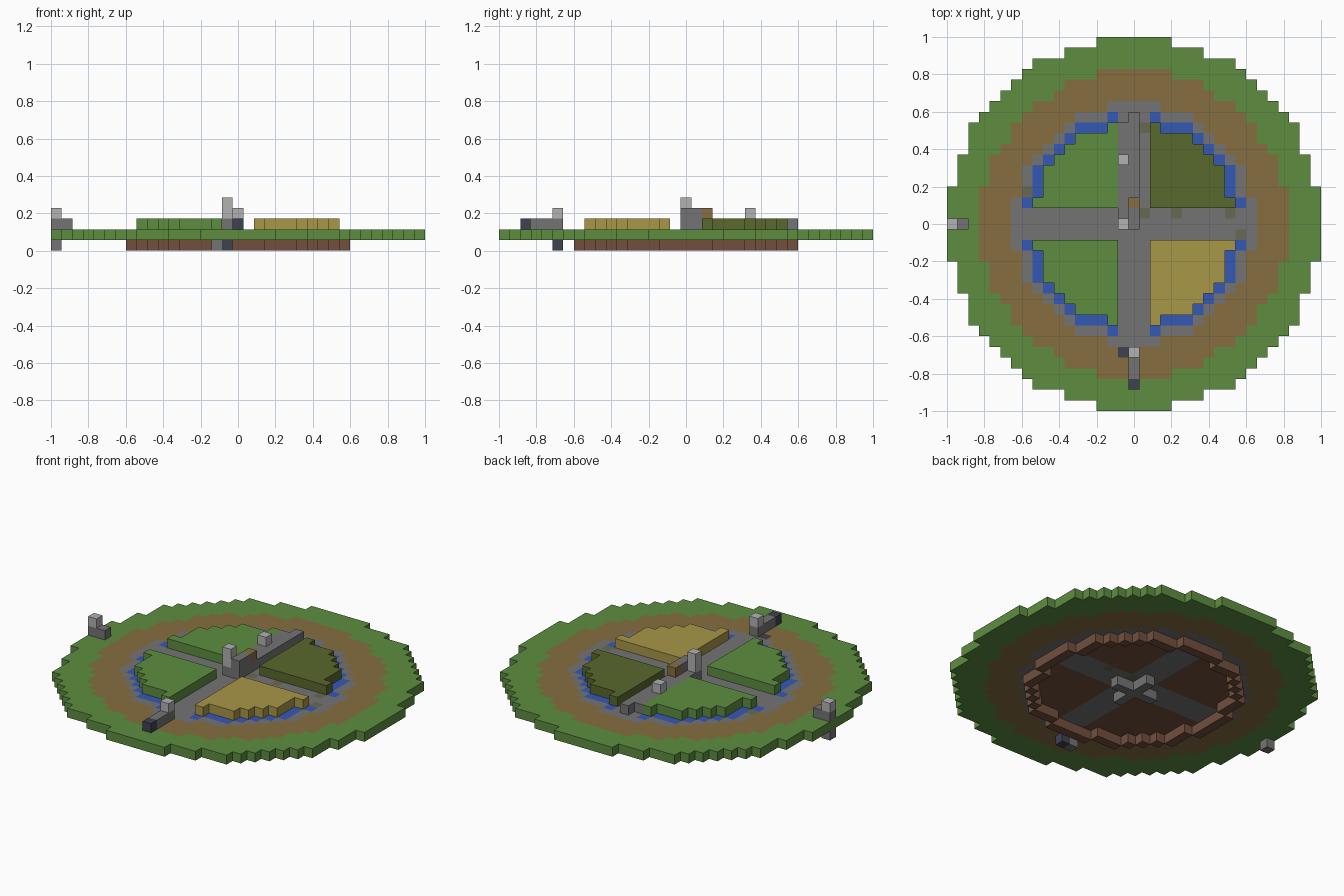
import bpy, bmesh
from mathutils import Vector

cube = bpy.data.objects.get("Cube")
if cube:
    bpy.data.objects.remove(cube)

U = 2 / 35          # block size
N = 17              # blocks from centre to rim


def srgb(*rgb):
    lin = [(c / 255 / 12.92) if c < 11 else ((c / 255 + 0.055) / 1.055) ** 2.4 for c in rgb]
    return (*lin, 1)


def material(name, *rgb):
    m = bpy.data.materials.new(name)
    m.use_nodes = True
    m.diffuse_color = srgb(*rgb)
    m.node_tree.nodes["Principled BSDF"].inputs["Base Color"].default_value = srgb(*rgb)
    return m


grass = material("grass green", 94, 141, 64)
earth = material("path brown", 134, 109, 64)
stone = material("stone grey", 116, 116, 116)
water = material("water blue", 53, 88, 182)
olive = material("olive green", 89, 104, 44)
straw = material("straw yellow", 168, 151, 70)
dirt = material("dirt brown", 114, 79, 61)
pale = material("pale grey", 178, 178, 178)
dark = material("dark slate", 62, 66, 80)
moss = material("mossy stone", 104, 105, 84)

parts = {}          # name -> (material, set of blocks)
occupied = set()


def add(name, mat, cells):
    cells = set(cells) - occupied
    occupied.update(cells)
    parts.setdefault(name, (mat, set()))[1].update(cells)


def box(x0, x1, y0, y1, z0, z1):
    return [(x, y, z) for x in range(x0, x1 + 1)
            for y in range(y0, y1 + 1) for z in range(z0, z1 + 1)]


def layer(z, rule):
    return [c for c in box(-N, N, -N, N, z, z)
            if rule(c[0], c[1], c[0] ** 2 + c[1] ** 2)]


def in_quarter(x, y):
    return abs(x) > 1 and abs(y) > 1


# Round ground plate, from accents and centre out to the grass rim
add("mossy_paving", moss, [(1, 1, 1), (4, 1, 1), (9, 1, 1), (10, -1, 1),
                           (1, 9, 1), (-10, 3, 1)])
add("sunken_foot", dark, [(-1, -12, 0), (-1, -12, 1)])
add("garden_bed", dirt, layer(1, lambda x, y, r: r < 90 and in_quarter(x, y)))
add("moat_water", water, layer(1, lambda x, y, r: 90 <= r < 107 and in_quarter(x, y)))
add("paving", stone, layer(1, lambda x, y, r: r < 127))
add("path_ring", earth, layer(1, lambda x, y, r: r < 207))
add("grass_rim", grass, layer(1, lambda x, y, r: r < 305 or r == 306))

# Moat bed under the plate and hub below the crossing
add("moat_bed", dirt, layer(0, lambda x, y, r: 90 <= r < 107))
add("lower_hub", stone, box(-2, 2, 0, 0, 0, 0) + box(0, 0, -2, 2, 0, 0))

# Four raised quarters
for name, mat, sx, sy in (("left_back_field", olive, 1, 1), ("left_front_field", straw, 1, -1),
                          ("right_back_lawn", grass, -1, 1), ("right_front_lawn", grass, -1, -1)):
    add(name, mat, layer(2, lambda x, y, r: r < 90 and x * sx > 1 and y * sy > 1))

# Back wall and the raised bar at the crossing
add("back_wall", stone, box(0, 0, 3, 10, 2, 2) + box(-1, -1, 1, 9, 2, 2))
add("back_wall_cap", pale, [(-1, 6, 3)])
add("centre_bar", stone, box(0, 0, 0, 1, 2, 3) + [(0, 2, 2), (-1, 0, 2)])
add("centre_bar_end", earth, [(0, 2, 3)])
add("centre_post", pale, box(-1, -1, 0, 0, 3, 4))

# Front bench
add("front_bench", stone, box(0, 0, -14, -12, 2, 2) + [(-2, -12, 0)])
add("front_bench_end", dark, [(0, -15, 2)])
add("front_bench_cap", pale, [(0, -12, 3)])

# Right rim marker
add("right_marker", stone, [(-17, 0, 2), (-16, 0, 2), (-17, 0, 0)])
add("right_marker_cap", pale, [(-17, 0, 3)])

# Turn each part into a mesh made of its exposed block sides
SIDES = [Vector(v) for v in ((1, 0, 0), (-1, 0, 0), (0, 1, 0),
                             (0, -1, 0), (0, 0, 1), (0, 0, -1))]
for name, (mat, cells) in parts.items():
    bm = bmesh.new()
    for c in sorted(cells):
        mid = Vector(c) + Vector((0, 0, 0.5))
        for n in SIDES:
            if tuple(int(a + b) for a, b in zip(c, n)) in occupied:
                continue
            u = Vector((n.y, n.z, n.x))
            v = n.cross(u)
            bm.faces.new([bm.verts.new((mid + (n + u * a + v * b) / 2) * U)
                          for a, b in ((-1, -1), (1, -1), (1, 1), (-1, 1))])
    bmesh.ops.remove_doubles(bm, verts=bm.verts, dist=0.001)
    mesh = bpy.data.meshes.new(name)
    bm.to_mesh(mesh)
    bm.free()
    mesh.materials.append(mat)
    bpy.context.collection.objects.link(bpy.data.objects.new(name, mesh))
